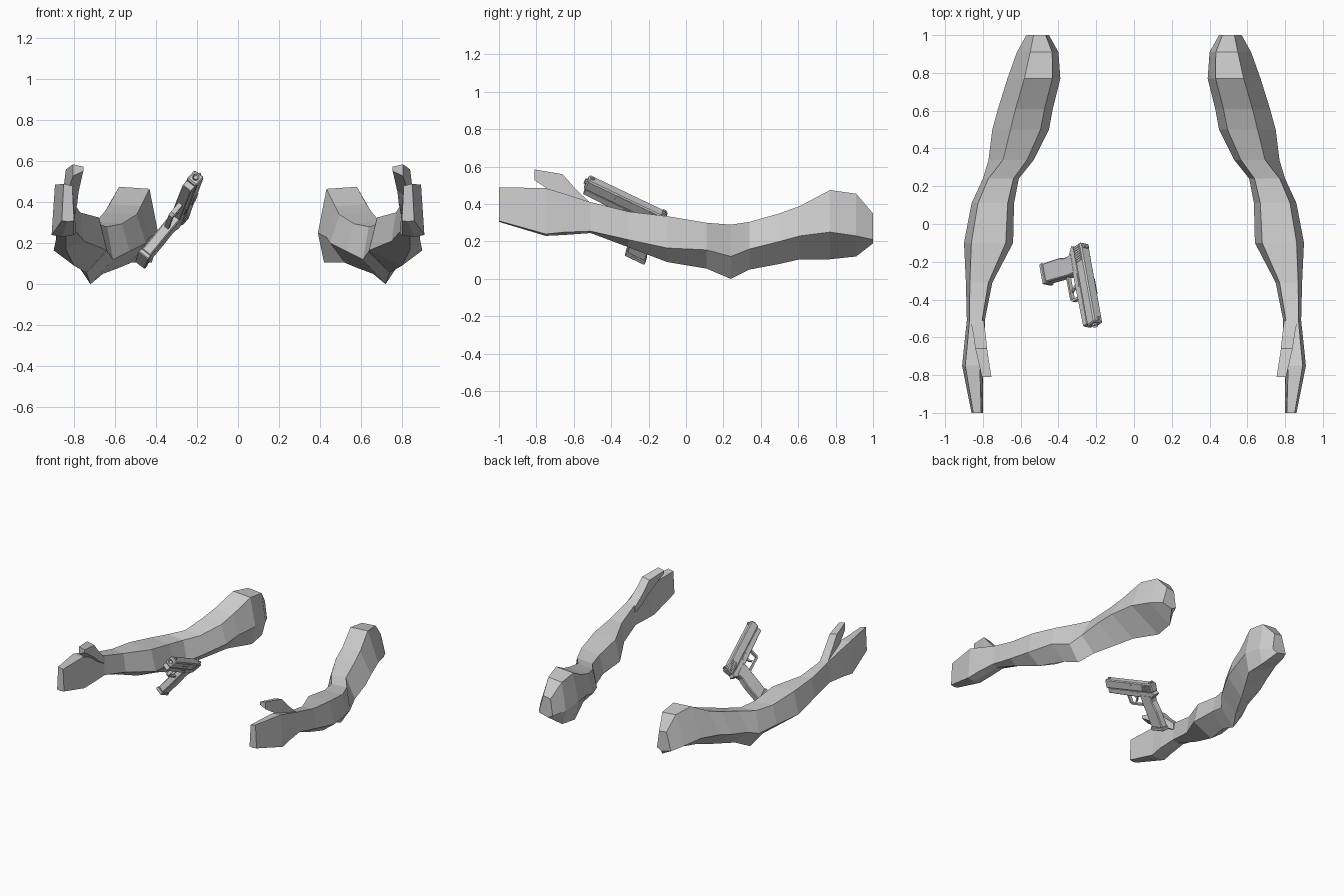
import bpy, bmesh
from mathutils import Matrix, Vector

cube = bpy.data.objects.get("Cube")
if cube:
    bpy.data.objects.remove(cube, do_unlink=True)

grey = bpy.data.materials.new("light_grey")
grey.use_nodes = True
GREY = (0.6, 0.6, 0.6, 1)
grey.diffuse_color = GREY
grey.node_tree.nodes["Principled BSDF"].inputs["Base Color"].default_value = GREY


def finish(name, bm, matrix=None, bevel=0):
    """Turn a bmesh into a named, flat shaded object."""
    bmesh.ops.recalc_face_normals(bm, faces=bm.faces)
    mesh = bpy.data.meshes.new(name)
    bm.to_mesh(mesh)
    bm.free()
    obj = bpy.data.objects.new(name, mesh)
    bpy.context.collection.objects.link(obj)
    mesh.materials.append(grey)
    if matrix:
        obj.matrix_world = matrix
    if bevel:
        mod = obj.modifiers.new("edge_bevel", "BEVEL")
        mod.width = bevel
        mod.segments = 1
    return obj


def loft(name, rings):
    """Skin a row of equal point rings and cap both ends."""
    bm = bmesh.new()
    loops = [[bm.verts.new(p) for p in ring] for ring in rings]
    for one, two in zip(loops, loops[1:]):
        for i in range(len(one)):
            j = (i + 1) % len(one)
            bm.faces.new((one[i], one[j], two[j], two[i]))
    bm.faces.new(loops[0])
    bm.faces.new(loops[-1])
    return finish(name, bm)


# Arm stations, shoulder to fingertips:
# y, inner x, outer x, keel x, keel z, middle z, top z
ARM = [
    (1.00, .45, .57, .49, .19, .21, .35),
    (.91, .40, .62, .43, .12, .23, .455),
    (.77, .39, .67, .42, .105, .25, .475),
    (.61, .43, .72, .52, .105, .23, .39),
    (.50, .45, .75, .58, .08, .20, .35),
    (.34, .53, .77, .66, .05, .16, .305),
    (.24, .61, .80, .72, .0, .12, .29),
    (.11, .635, .86, .74, .055, .155, .30),
    (-.10, .64, .90, .80, .09, .165, .335),
    (-.31, .75, .89, .84, .17, .21, .36),
    (-.51, .79, .885, .84, .245, .255, .41),
    (-.65, .79, .90, .85, .235, .25, .455),
    (-.75, .80, .91, .86, .23, .24, .485),
    (-1.0, .80, .86, .83, .305, .31, .49),
]


def arm_ring(side, y, inner, outer, keel, low, mid, top):
    w = outer - inner
    crown = .68 if y > .3 else .85
    pts = [(inner + .15 * w, top - .01), (inner + crown * w, top),
           (outer, mid), (keel, low), (inner, mid)]
    return [(side * x, y, z) for x, z in pts]


# Thumb stations: y, inner x, outer x, bottom z, top z
THUMB = [(-.51, .795, .865, .33, .405), (-.59, .785, .85, .38, .48),
         (-.66, .778, .84, .44, .56), (-.81, .755, .805, .54, .585)]


def thumb_ring(side, y, inner, outer, low, top):
    tilt = .012
    pts = [(inner, low + tilt), (outer, low - tilt), (outer, top), (inner, top - tilt)]
    return [(side * x, y, z) for x, z in pts]


for label, side in (("left", 1), ("right", -1)):
    loft(label + "_arm", [arm_ring(side, *s) for s in ARM])
    loft(label + "_thumb", [thumb_ring(side, *s) for s in THUMB])

# Pistol frame: local x is forward, y sideways, z up
forward = Vector((.16, -.894, .426)).normalized()
up = Vector((.605, .426, .673))
up = (up - forward * up.dot(forward)).normalized()
across = up.cross(forward)
pose = Matrix((forward, across, up)).transposed().to_4x4()
pose.translation = (-.255, -.33, .408)


def plate(name, profile, half, bevel=0, shift=0):
    """Extrude a side profile to both sides of the pistol's middle."""
    bm = bmesh.new()
    rings = [[bm.verts.new((x, shift + s * half, z)) for x, z in profile] for s in (-1, 1)]
    bm.faces.new(rings[0])
    bm.faces.new(rings[1])
    n = len(profile)
    for i in range(n):
        j = (i + 1) % n
        bm.faces.new((rings[0][i], rings[0][j], rings[1][j], rings[1][i]))
    return finish(name, bm, pose, bevel)


def bar(name, x1, x2, z1, z2, half, bevel=0, shift=0):
    return plate(name, [(x1, z1), (x2, z1), (x2, z2), (x1, z2)], half, bevel, shift)


# Slide and the frame below it
bar("slide", -.235, .235, -.015, .05, .03, .007)
plate("frame", [(-.235, -.014), (-.25, -.03), (-.215, -.06), (.05, -.055),
                (.22, -.05), (.22, -.014)], .026, .003)

# Grip with a flared base
plate("grip", [(-.215, -.04), (-.095, -.04), (-.105, -.1), (-.155, -.28),
               (-.265, -.28), (-.235, -.15), (-.21, -.09)], .027, .006)
plate("grip_base", [(-.268, -.278), (-.148, -.278), (-.152, -.302), (-.27, -.302)], .031, .004)

# Trigger guard and trigger
plate("guard_bottom", [(-.11, -.128), (.02, -.128), (.036, -.116), (-.11, -.116)], .012)
plate("guard_front", [(.022, -.128), (.038, -.114), (.05, -.05), (.036, -.05)], .012)
plate("trigger", [(-.045, -.05), (-.025, -.05), (-.028, -.085), (-.015, -.108),
                  (-.03, -.105), (-.045, -.08)], .006)

# Sights
bar("front_sight", .205, .222, .048, .06, .005)
for side in (-1, 1):
    bar("rear_sight", -.222, -.203, .048, .062, .006, shift=side * .01)

# Grip ridges at the back and front of the slide, both sides
for side in (-1, 1):
    for i in range(7):
        x = -.222 + i * .013
        bar("slide_ridge", x, x + .006, -.01, .038, .002, shift=side * .031)
    bar("slide_catch", -.08, -.01, -.03, -.02, .003, shift=side * .027)
bar("ejection_port", -.03, .06, .015, .044, .002, shift=.031)

# Muzzle ring
bm = bmesh.new()
bmesh.ops.create_cone(bm, cap_ends=True, segments=10, radius1=.016, radius2=.016, depth=.02)
bmesh.ops.rotate(bm, verts=bm.verts, matrix=Matrix.Rotation(1.5708, 3, "Y"))
bmesh.ops.translate(bm, verts=bm.verts, vec=(.235, 0, .018))
front = max(bm.faces, key=lambda f: f.calc_center_median().x)
bmesh.ops.inset_region(bm, faces=[front], thickness=.006)
bmesh.ops.translate(bm, verts=front.verts, vec=(-.008, 0, 0))
finish("muzzle", bm, pose)
